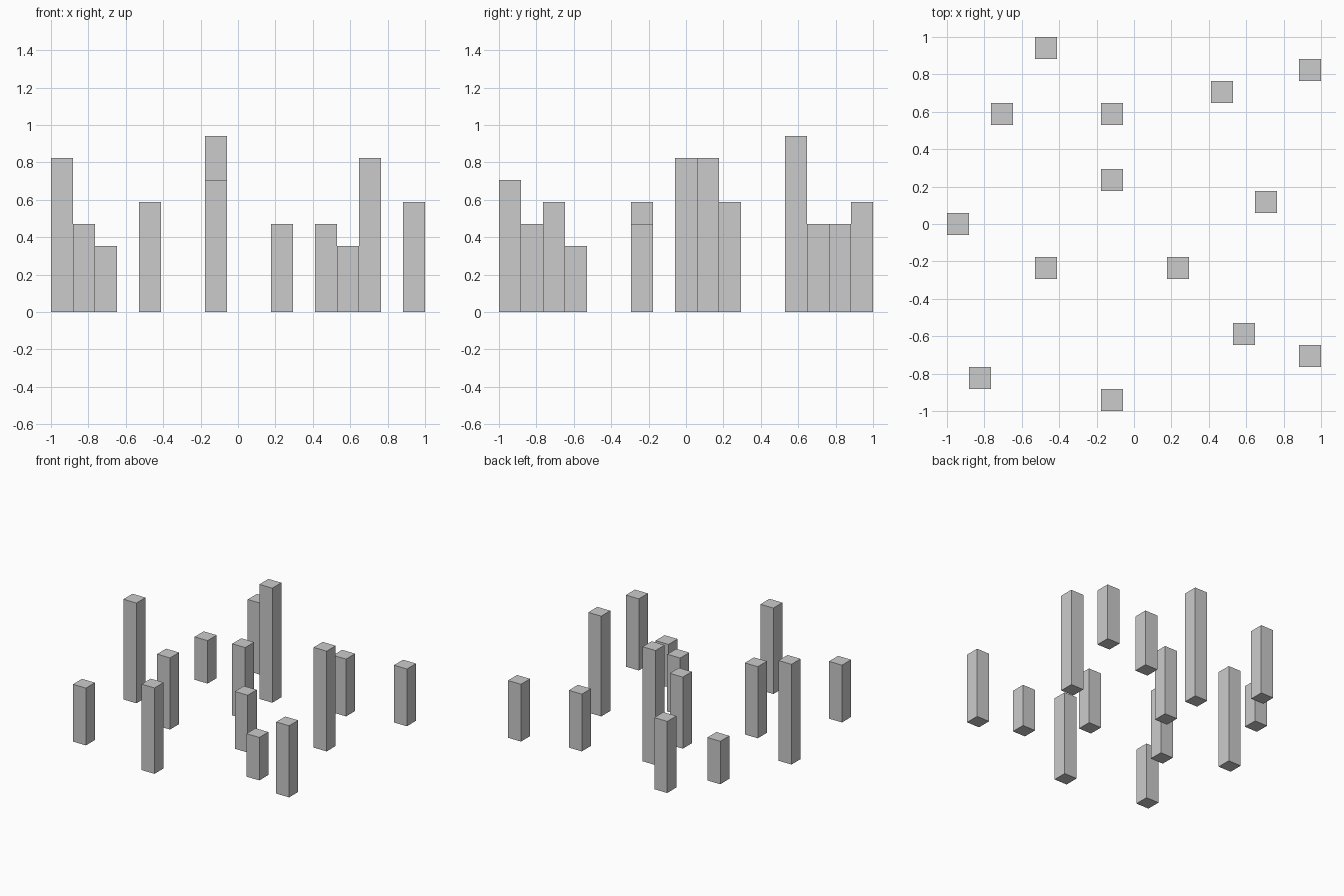
import bpy

if "Cube" in bpy.data.objects:
    bpy.data.objects.remove(bpy.data.objects["Cube"])

CELL = 2 / 17  # the model lies on a 17 x 17 grid of square cells

# Columns: grid x, grid y, height in cells
COLUMNS = [
    (-4, 8, 5), (8, 7, 4), (4, 6, 4), (-6, 5, 3), (-1, 5, 8),
    (-1, 2, 5), (6, 1, 7), (-8, 0, 7), (-4, -2, 5), (2, -2, 4),
    (5, -5, 3), (8, -6, 5), (-7, -7, 4), (-1, -8, 6),
]


def add_column(name, gx, gy, height):
    """Square column standing on z = 0."""
    bpy.ops.mesh.primitive_cube_add(
        size=1, location=(gx * CELL, gy * CELL, height * CELL / 2))
    column = bpy.context.object
    column.name = name
    column.scale = (CELL, CELL, height * CELL)
    bpy.ops.object.transform_apply(location=False, rotation=False, scale=True)


# Scattered square columns
for number, (gx, gy, height) in enumerate(COLUMNS, 1):
    add_column(f"column_{number:02d}", gx, gy, height)
